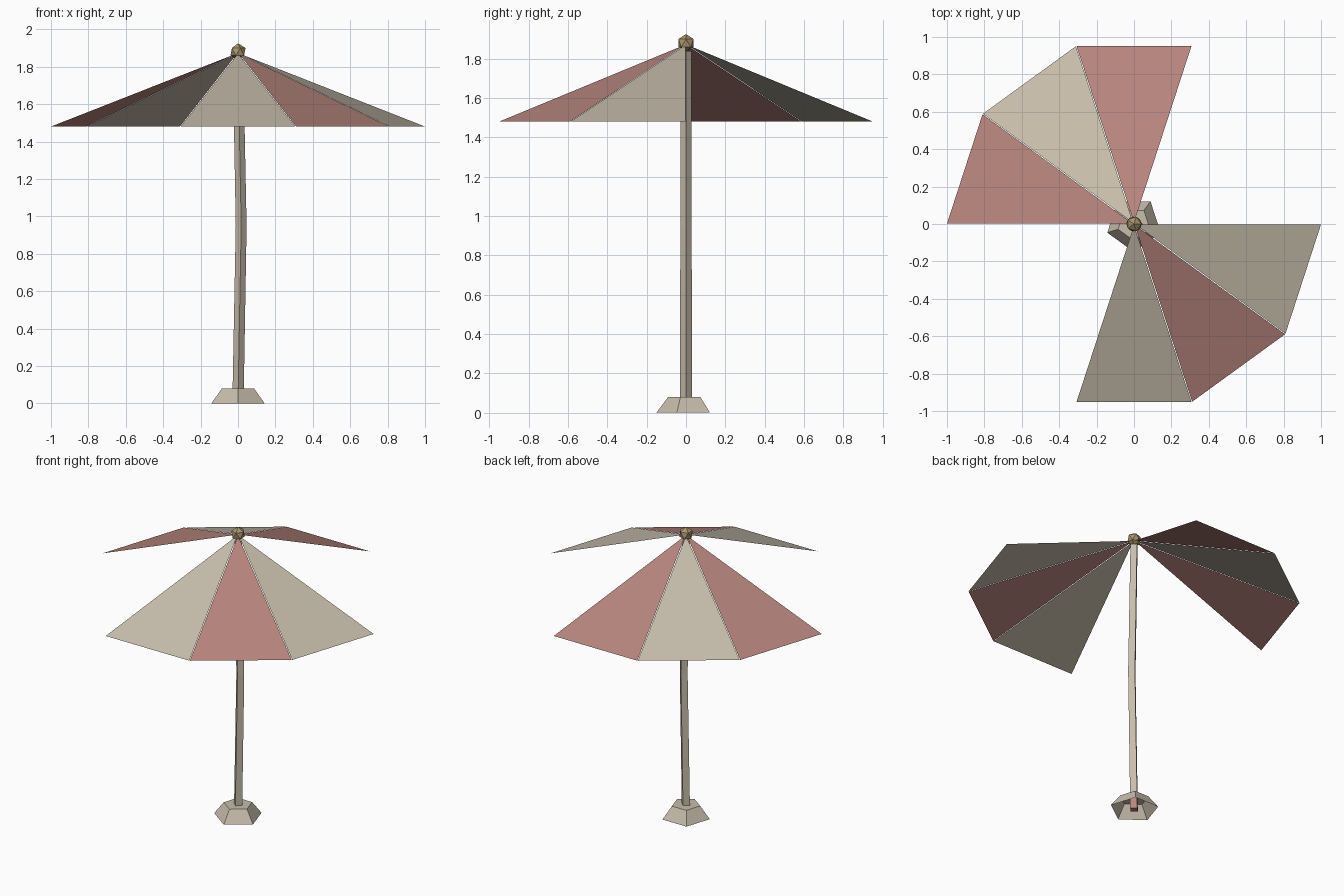
import bpy, bmesh
from math import radians, cos, sin
from mathutils import Vector

default = bpy.data.objects.get("Cube")
if default:
    bpy.data.objects.remove(default, do_unlink=True)


def material(name, rgb):
    mat = bpy.data.materials.new(name)
    mat.use_nodes = True
    colour = (*rgb, 1)
    mat.diffuse_color = colour
    mat.node_tree.nodes["Principled BSDF"].inputs["Base Color"].default_value = colour
    return mat


CREAM = material("cream", (0.57, 0.51, 0.41))
RED = material("faded red", (0.48, 0.24, 0.21))
BRASS = material("dull brass", (0.40, 0.31, 0.15))


def finish(name, bm, *mats):
    mesh = bpy.data.meshes.new(name)
    bm.to_mesh(mesh)
    bm.free()
    for mat in mats:
        mesh.materials.append(mat)
    obj = bpy.data.objects.new(name, mesh)
    bpy.context.collection.objects.link(obj)
    return obj


def polar(radius, degrees, z):
    a = radians(degrees)
    return Vector((radius * cos(a), radius * sin(a), z))


def loft(name, rings, sides, start, mats, cap_bottom):
    """Join polygon rings given as (x offset, radius, z)."""
    bm = bmesh.new()
    loops = []
    for x, radius, z in rings:
        loops.append([bm.verts.new(polar(radius, start + 360 * i / sides, z) + Vector((x, 0, 0)))
                      for i in range(sides)])
    for low, high in zip(loops, loops[1:]):
        for i in range(sides):
            j = (i + 1) % sides
            bm.faces.new((low[i], low[j], high[j], high[i]))
    bm.faces.new(loops[-1])
    if cap_bottom:
        bm.faces.new(loops[0][::-1])
    return finish(name, bm, *mats)


# Hollow five-sided foot
loft("base", [(0, 0.15, 0), (0, 0.09, 0.08)], 5, -90, [CREAM], False)

# Square pole with a slight bow, its foot painted red inside the base
pole = loft("pole", [(0, 0.03, 0), (0.001, 0.03, 0.07), (0.017, 0.029, 0.95), (0, 0.028, 1.84)],
            4, 0, [CREAM, RED], True)
for face in pole.data.polygons:
    face.material_index = int(face.center.z < 0.07)

# Canopy panels: two fans of three out of ten, alternating in colour
RIM_Z, APEX_Z, STEP = 1.48, 1.87, 36
for k in (2, 3, 4, 7, 8, 9):
    bm = bmesh.new()
    shift = polar(0.008, (k + 0.5) * STEP, 0)
    corners = [polar(1, k * STEP + 0.1, RIM_Z), polar(1, (k + 1) * STEP - 0.1, RIM_Z),
               Vector((0, 0, APEX_Z)) + shift]
    bm.faces.new([bm.verts.new(c) for c in corners])
    finish(f"canopy_panel_{k}", bm, CREAM if k % 2 else RED)

# Faceted finial
bm = bmesh.new()
bmesh.ops.create_icosphere(bm, subdivisions=1, radius=0.045)
bmesh.ops.translate(bm, verts=bm.verts, vec=(0, 0, 1.88))
finish("finial", bm, BRASS)
